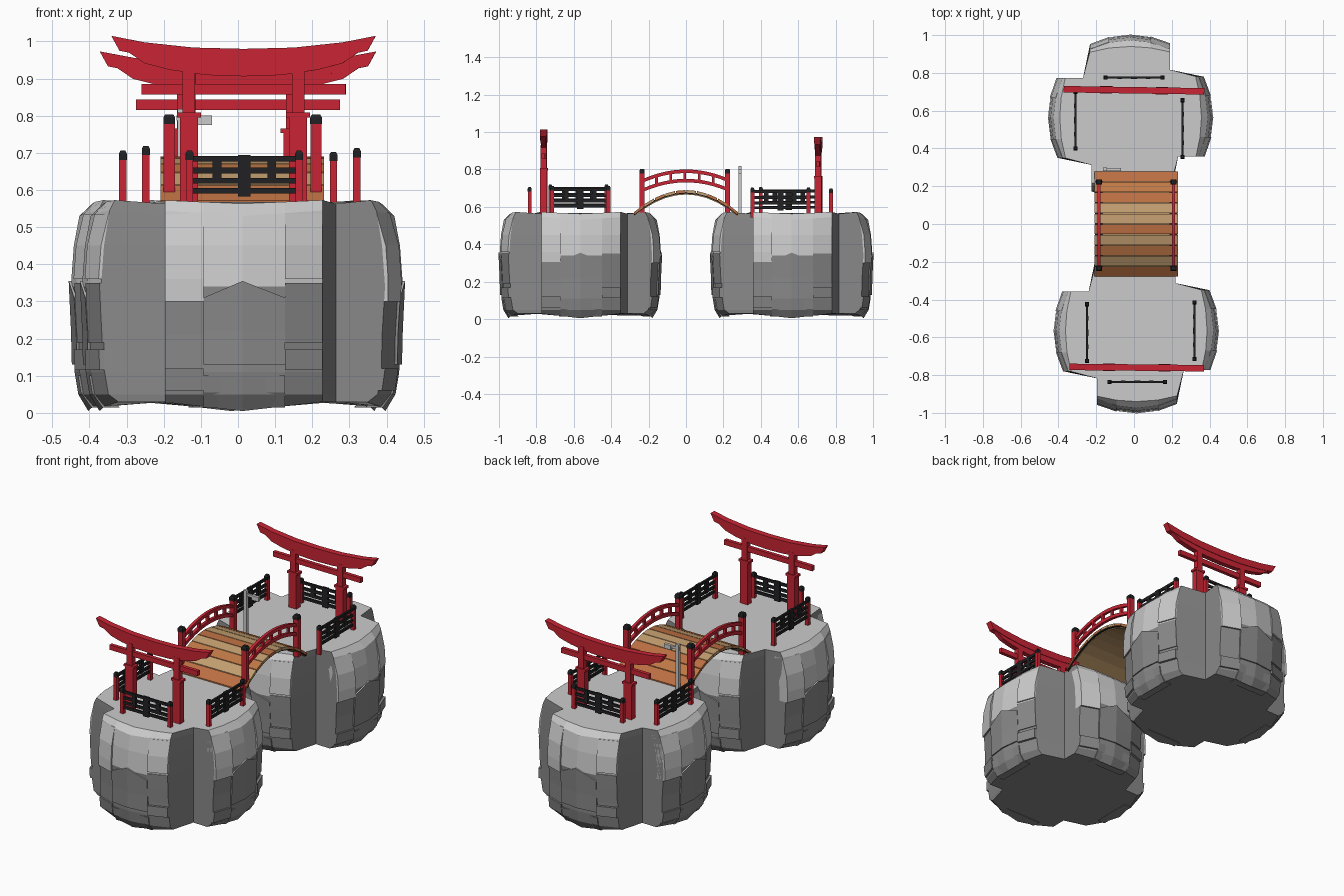
import bpy, bmesh
from math import pi, sin, cos
from mathutils import Matrix

if "Cube" in bpy.data.objects:
    bpy.data.objects.remove(bpy.data.objects["Cube"])


def mat(name, rgb):
    m = bpy.data.materials.new(name)
    m.diffuse_color = (*rgb, 1)
    m.use_nodes = True
    m.node_tree.nodes["Principled BSDF"].inputs["Base Color"].default_value = m.diffuse_color
    return m


RED = mat("red_lacquer", (0.58, 0.018, 0.034))
BLACK = mat("black_lacquer", (0.015, 0.015, 0.017))
ROCK = mat("rock_light", (.66, .66, .66))
ROCK_DARK = mat("rock_dark", (.25, .25, .25))
WOODS = [mat("wood_%d" % i, c) for i, c in enumerate(
    [(.50, .16, .055), (.24, .10, .04), (.52, .19, .06), (.54, .34, .16), (.32, .13, .045)])]
TAN = mat("wood_tan", (.48, .29, .13))


class Part:
    """Collects lofted solids into one object."""

    def __init__(self):
        self.bm = bmesh.new()

    def loft(self, rings):
        vs = [[self.bm.verts.new(p) for p in r] for r in rings]
        n = len(vs[0])
        for a, b in zip(vs, vs[1:]):
            for i in range(n):
                j = (i + 1) % n
                self.bm.faces.new((a[i], a[j], b[j], b[i]))
        self.bm.faces.new(vs[0][::-1])
        self.bm.faces.new(vs[-1])

    def box(self, x0, x1, y0, y1, z0, z1, top=1.0):
        cx, cy = (x0 + x1) / 2, (y0 + y1) / 2
        hx, hy = (x1 - x0) / 2, (y1 - y0) / 2
        self.loft([[(cx + sx * hx * k, cy + sy * hy * k, z)
                    for sx, sy in ((-1, -1), (1, -1), (1, 1), (-1, 1))]
                   for z, k in ((z0, 1), (z1, top))])

    def finish(self, name, material=None, matrix=None):
        bmesh.ops.recalc_face_normals(self.bm, faces=self.bm.faces[:])
        me = bpy.data.meshes.new(name)
        self.bm.to_mesh(me)
        self.bm.free()
        ob = bpy.data.objects.new(name, me)
        bpy.context.collection.objects.link(ob)
        if material:
            me.materials.append(material)
        if matrix:
            ob.matrix_world = matrix
        return ob


# Rock islands: a lofted plus-shaped outline, with cracked slabs on each side
PROFILE = [(.02, .385), (.05, .412), (.11, .422), (.21, .424), (.34, .432), (.45, .424), (.53, .409), (.563, .375)]
COLS = [-.208, -.105, 0, .115, .216]


def bulge(u):
    return .12 * abs(u) + .25 * max(0, abs(u) - .115)


def depth(u, z):
    for (z0, d0), (z1, d1) in zip(PROFILE, PROFILE[1:]):
        if z <= z1:
            break
    t = max(0, min(1, (z - z0) / (z1 - z0)))
    return d0 + (d1 - d0) * t - bulge(u)


def on_side(k, u, d, z):
    a = k * pi / 2
    return (u * cos(a) + d * sin(a), u * sin(a) - d * cos(a), z)


# slab: left column, right column, height steps, left/right top shift, thickness
SLABS = [(1, 2, (.13, .22, .31), (0, .045), .007), (2, 3, (.13, .22, .31), (.045, 0), .007),
         (3, 4, (.19, .27, .35), (0, 0), .005), (3, 4, (.115, .17), (0, 0), .014),
         (3, 4, (.36, .45, .535), (0, 0), .008), (0, 1, (.30, .36, .45, .54), (0, 0), .010),
         (0, 1, (.06, .12), (0, 0), .010), (1, 3, (.015, .055, .10), (0, 0), .006)]


def island(name, cx, cy):
    p = Part()
    rings = []
    for i, (z, d) in enumerate(PROFILE):
        ring = []
        for k in range(4):
            for u in COLS:
                edge = abs(u) / .22
                zz = z + {0: .025 * edge - .015, 6: .015 * edge, 7: .010 * edge}.get(i, 0)
                ring.append(on_side(k, u, d - bulge(u) * (.6 if i == 7 else 1), zz))
            ring.append(on_side(k, .252, .208, z + (.01 if i == 0 else 0)))
        rings.append(ring)
    p.loft(rings)
    for k in range(4):
        for a, b, zs, (sl, sr), t in SLABS:
            ul, ur = COLS[a], COLS[b]
            loft = []
            for n, z in enumerate(zs):
                last = n == len(zs) - 1
                zl, zr = z + sl * last, z + sr * last
                dl, dr = depth(ul, zl), depth(ur, zr)
                loft.append([on_side(k, ul, dl + t, zl), on_side(k, ur, dr + t, zr),
                             on_side(k, ur, dr - .04, zr), on_side(k, ul, dl - .04, zl)])
            p.loft(loft)
    me = p.finish(name, ROCK, Matrix.Translation((cx, cy, 0))).data
    me.materials.append(ROCK_DARK)
    # darker stone low down and in the corner clefts
    for f in me.polygons:
        cleft = abs(abs(f.center.x) - abs(f.center.y)) < .12 and abs(f.normal.z) < .3
        if f.center.z < .33 or cleft:
            f.material_index = 1


island("front_rock_island", .012, -.565)
island("rear_rock_island", -.018, .565)


# Gates: curved double lintel, tie beam, stepped pillars
def gate(name, x, y, dz, rot, width):
    p = Part()

    def lintel(half, top, bot, taper, hy):
        rings = []
        for f in (-1, -.75, -.38, 0, .38, .75, 1):
            lift = .035 * abs(f) ** 2.4
            xt, xb = f * half, f * (half - taper)
            rings.append([(xt, -hy, top + lift), (xt, hy, top + lift),
                          (xb, hy, bot + lift), (xb, -hy, bot + lift)])
        p.loft(rings)
    lintel(width, .98, .94, .022, .017)
    lintel(width - .04, .94, .906, .05, .014)
    p.box(-.275, .275, -.010, .010, .857, .885)
    for s in (-1, 1):
        px = s * .147
        p.box(px - .017, px + .017, -.015, .015, .78, .93)
        p.box(px - .032, px + .032, -.02, .02, .795, .808)
        p.box(px - .024, px + .024, -.018, .018, .54 - dz, .797)
    p.finish(name, RED, Matrix.Translation((x, y, dz)) @ Matrix.Rotation(rot, 4, 'Z'))


gate("front_gate", .015, -.76, 0, -.01, .356)
gate("rear_gate", 0, .708, -.042, pi - .015, .372)


# Fences: red capped posts with black slats
def fence(name, x, y, length, dz, along_y):
    m = Matrix.Translation((x, y, dz)) @ Matrix.Rotation(pi / 2 if along_y else 0, 4, 'Z')
    posts, caps, slats = Part(), Part(), Part()
    h = length / 2
    for s in (-1, 1):
        px = s * h
        posts.box(px - .01, px + .01, -.01, .01, .55, .69)
        caps.box(px - .0108, px + .0108, -.0108, .0108, .686, .703)
        caps.box(px - .0108, px + .0108, -.0108, .0108, .703, .711, .6)
    for z in (.596, .622, .65, .682):
        slats.box(-h, h, -.005, .005, z, z + .015)
    for c, w, z0, z1 in ((-.5, .012, .622, .69), (0, .017, .588, .699), (.5, .012, .622, .69)):
        slats.box(c * h - w, c * h + w, -.0065, .0065, z0, z1)
    posts.finish(name + "_posts", RED, m)
    caps.finish(name + "_caps", BLACK, m)
    slats.finish(name + "_slats", BLACK, m)


fence("front_end_fence", .017, -.836, .295, -.005, False)
fence("front_left_fence", -.248, -.575, .30, .008, True)
fence("front_right_fence", .32, -.565, .30, .002, True)
fence("rear_end_fence", 0, .775, .30, -.012, False)
fence("rear_left_fence", -.31, .55, .30, -.005, True)
fence("rear_right_fence", .257, .505, .30, -.008, True)


# Arched bridge
def arch(y, top=.69, drop=.12, half=.28):
    return top - drop * (y / half) ** 2


def arc_strip(part, x0, x1, y0, y1, f, thick, n):
    ys = [y0 + (y1 - y0) * i / n for i in range(n + 1)]
    part.loft([[(x0, y, f(y)), (x1, y, f(y)), (x1, y, f(y) - thick), (x0, y, f(y) - thick)] for y in ys])


XL, XR = -.185, .21
N = 10
for i, shade in enumerate((0, 3, 2, 3, 0, 3, 3, 0, 2, 0)):
    plank = Part()
    y0 = -.28 + .56 * i / N
    arc_strip(plank, XL - .024, XR + .022, y0 + .002, y0 + .56 / N - .002, arch, .014, 1)
    plank.finish("bridge_plank_%d" % (i + 1), WOODS[shade])
under = Part()
arc_strip(under, XL - .012, XR + .010, -.28, .28, lambda y: arch(y) - .012, .012, 10)
under.finish("bridge_underside", TAN)

rails, caps, edges = Part(), Part(), Part()
for x in (XL, XR):
    arc_strip(edges, x - .022, x + .020, -.278, .278, lambda y: arch(y) - .010, .009, 10)
    for top in (.80, .75):
        arc_strip(rails, x - .008, x + .008, -.235, .222, lambda y: arch(y, top, .075), .019, 12)
    for i in range(-2, 3):
        y = -.006 + i * .076
        z = arch(y, .79, .075)
        rails.box(x - .007, x + .007, y - .007, y + .007, z - .05, z)
    for y in (-.235, .222):
        rails.box(x - .015, x + .015, y - .013, y + .013, .57, .785)
        caps.box(x - .016, x + .016, y - .014, y + .014, .778, .795)
        caps.box(x - .016, x + .016, y - .014, y + .014, .795, .803, .7)
rails.finish("bridge_railings", RED)
caps.finish("bridge_post_caps", BLACK)
edges.finish("bridge_edge_strips", BLACK)

# Grey signpost beside the bridge
sign = Part()
sign.box(-.163, -.143, .28, .298, .55, .818)
sign.box(-.165, -.07, .283, .295, .787, .80)
sign.box(-.112, -.07, .281, .297, .775, .80)
sign.finish("signpost")
